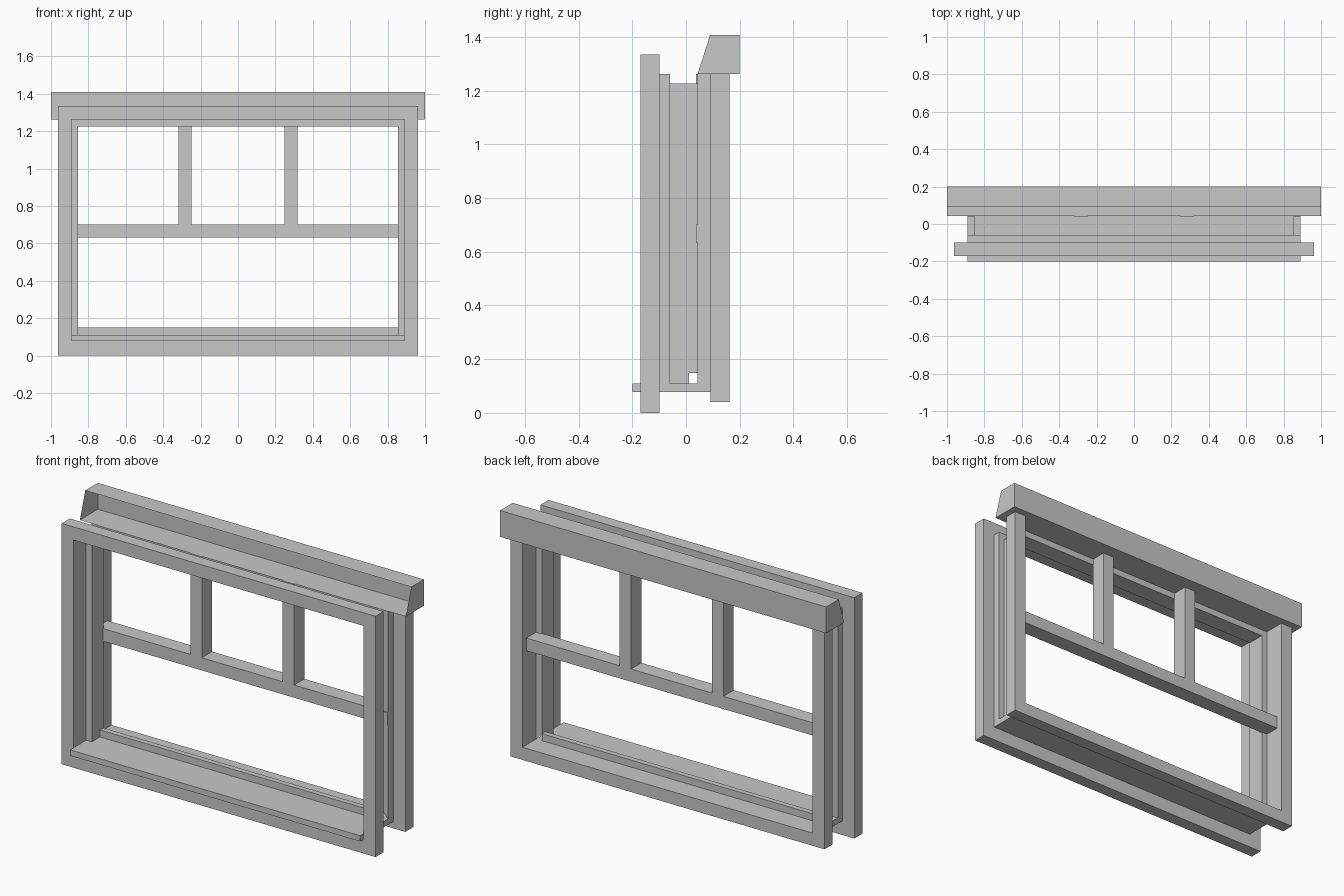
import bpy
import bmesh

cube = bpy.data.objects.get("Cube")
if cube:
    bpy.data.objects.remove(cube, do_unlink=True)

grey = bpy.data.materials.new("plain_grey")
grey.use_nodes = True
grey.diffuse_color = (0.58, 0.58, 0.58, 1)
grey.node_tree.nodes["Principled BSDF"].inputs["Base Color"].default_value = (0.58, 0.58, 0.58, 1)


def finish(name, bm):
    mesh = bpy.data.meshes.new(name)
    bm.to_mesh(mesh)
    bm.free()
    mesh.materials.append(grey)
    obj = bpy.data.objects.new(name, mesh)
    bpy.context.collection.objects.link(obj)


def prism(name, profile, x0, x1, caps=True, skip=()):
    """Extrude a (y, z) profile along x, optionally leaving sides open."""
    bm = bmesh.new()
    a = [bm.verts.new((x0, y, z)) for y, z in profile]
    b = [bm.verts.new((x1, y, z)) for y, z in profile]
    n = len(profile)
    for i in range(n):
        if i not in skip:
            j = (i + 1) % n
            bm.faces.new((a[i], a[j], b[j], b[i]))
    if caps:
        bm.faces.new(a[::-1])
        bm.faces.new(b)
    bmesh.ops.recalc_face_normals(bm, faces=bm.faces)
    finish(name, bm)


def rect(y, z):
    return [(y[0], z[0]), (y[1], z[0]), (y[1], z[1]), (y[0], z[1])]


def box(name, x, y, z):
    prism(name, rect(y, z), x[0], x[1])


def pair(name, profile, x0, x1):
    """The same upright on both sides."""
    prism("left_" + name, profile, x0, x1)
    prism("right_" + name, profile, -x1, -x0)


def lining(name, stations):
    """Thin arch-shaped lining through (y, half width, top, bottom) stations."""
    bm = bmesh.new()
    rows = [[bm.verts.new(p) for p in ((-w, y, low), (-w, y, top), (w, y, top), (w, y, low))]
            for y, w, top, low in stations]
    for a, b in zip(rows, rows[1:]):
        for i in range(3):
            bm.faces.new((a[i], a[i + 1], b[i + 1], b[i]))
    finish(name, bm)


OUTER, INNER, REVEAL = 0.963, 0.89, 0.855
HEAD, STOP_HEAD = 1.262, 1.226
SILL, RAIL = 0.11, 0.149
FRONT, BACK, SASH = (-0.17, -0.099), (0.091, 0.162), (0.037, 0.127)
STOP_FRONT, RAIL_FRONT, STOP_BACK = -0.059, 0.012, 0.042

# Front casing
pair("front_casing", rect(FRONT, (0, 1.335)), INNER, OUTER)
box("front_casing_top", (-INNER, INNER), FRONT, (HEAD, 1.335))
box("front_casing_bottom", (-INNER, INNER), FRONT, (0, 0.078))

# Sill running through the opening
box("sill", (-INNER, INNER), (-0.20, BACK[0]), (0.078, SILL))

# Lining of the opening, stepping in to form the stop
lining("front_lining", [(FRONT[1], INNER, HEAD, SILL), (STOP_FRONT, INNER, HEAD, SILL),
                        (STOP_FRONT, REVEAL, STOP_HEAD, SILL),
                        (RAIL_FRONT, REVEAL, STOP_HEAD, SILL)])
lining("back_lining", [(RAIL_FRONT, REVEAL, STOP_HEAD, RAIL),
                       (STOP_BACK, REVEAL, STOP_HEAD, RAIL),
                       (STOP_BACK, INNER, HEAD, SILL), (BACK[0], INNER, HEAD, SILL)])
prism("bottom_stop", rect((RAIL_FRONT, STOP_BACK), (SILL, RAIL)),
      -REVEAL, REVEAL, caps=False, skip=(0,))

# Back casing
pair("back_casing", rect(BACK, (0.04, HEAD)), INNER, OUTER)
box("back_casing_bottom", (-INNER, INNER), BACK, (0.04, SILL))

# Middle rail and mullions
box("middle_rail", (-INNER, INNER), SASH, (0.632, 0.702))
pair("mullion", rect(SASH, (0.702, HEAD)), 0.248, 0.318)

# Header, open along its sloping front
header = [(0.043, HEAD), (0.20, HEAD), (0.20, 1.408), (0.09, 1.408)]
prism("header", header, -1, 1, skip=(3,))
